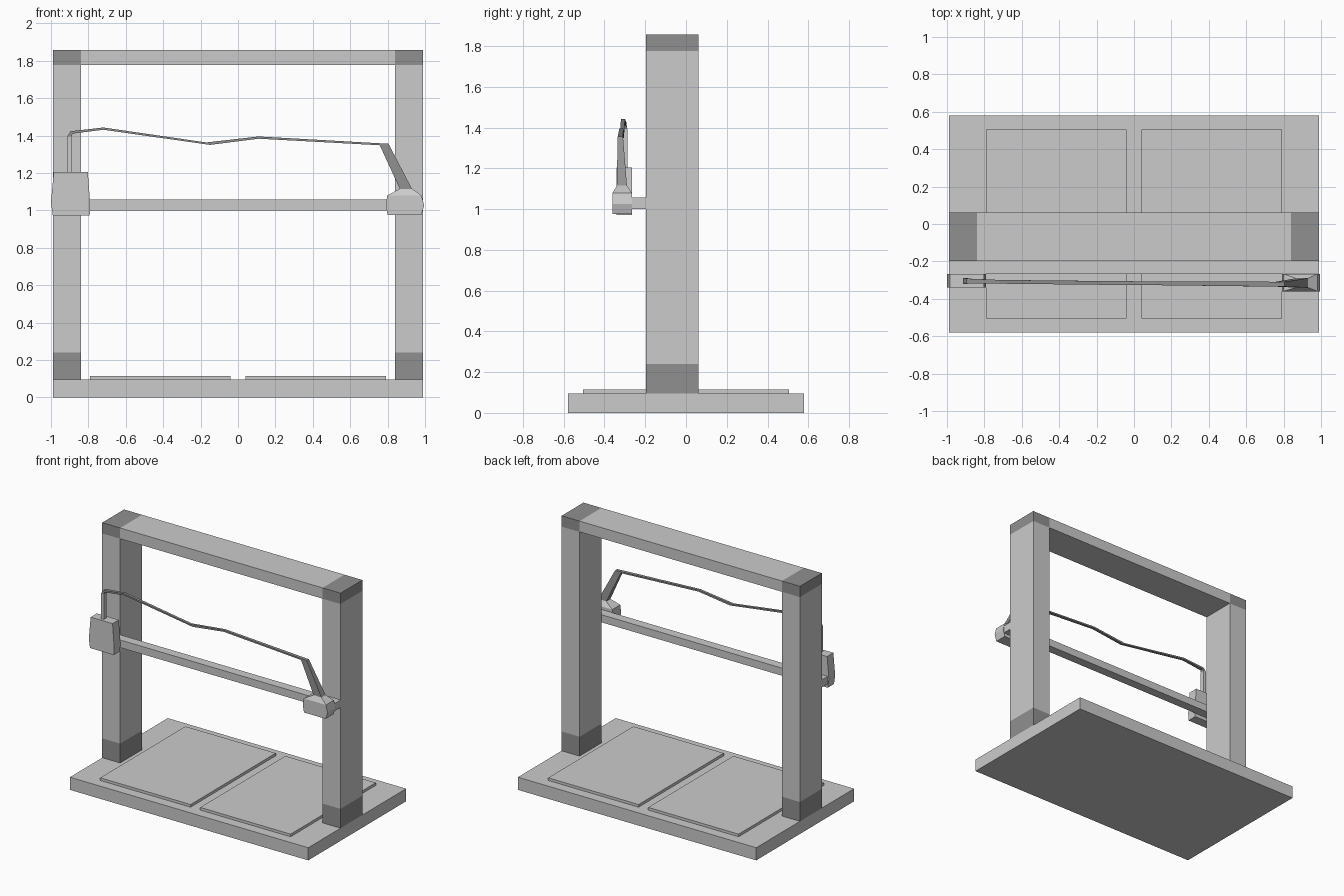
import bpy
import bmesh

cube = bpy.data.objects.get("Cube")
if cube:
    bpy.data.objects.remove(cube, do_unlink=True)


def make_material(name, value):
    mat = bpy.data.materials.new(name)
    mat.use_nodes = True
    colour = (value, value, value, 1)
    mat.diffuse_color = colour
    mat.node_tree.nodes["Principled BSDF"].inputs["Base Color"].default_value = colour
    return mat


light = make_material("light grey", 0.6)
dark = make_material("dark grey", 0.28)


def loft(name, rings, mat):
    """Skin a row of matching rings into a closed solid with flat faces."""
    bm = bmesh.new()
    rows = [[bm.verts.new(p) for p in ring] for ring in rings]
    count = len(rows[0])
    for a, b in zip(rows, rows[1:]):
        for i in range(count):
            j = (i + 1) % count
            bm.faces.new((a[i], a[j], b[j], b[i]))
    bm.faces.new(rows[0])
    bm.faces.new(rows[-1])
    bmesh.ops.recalc_face_normals(bm, faces=bm.faces)
    mesh = bpy.data.meshes.new(name)
    bm.to_mesh(mesh)
    bm.free()
    mesh.materials.append(mat)
    obj = bpy.data.objects.new(name, mesh)
    bpy.context.collection.objects.link(obj)
    return obj


def flat_ring(x, y, z):
    """Horizontal rectangle from x and y ranges."""
    return [(x[0], y[0], z), (x[1], y[0], z), (x[1], y[1], z), (x[0], y[1], z)]


def box(name, x, y, z, mat):
    return loft(name, [flat_ring(x, y, h) for h in z], mat)


def extrude_y(name, profile, y, mat):
    """Push an x-z outline along y."""
    return loft(name, [[(x, d, z) for x, z in profile] for d in y], mat)


# Base plate
half = 0.989
base_top = 0.095
box("base_plate", (-half, half), (-0.58, 0.58), (0, base_top), light)

# Frame: posts with dark feet and corners, joined by a top beam
depth = (-0.197, 0.062)
foot_top, beam_low, beam_top = 0.24, 1.777, 1.858
inner = 0.84
for side, s in (("left", 1), ("right", -1)):
    width = sorted((s * inner, s * half))
    box(side + "_foot", width, depth, (base_top, foot_top), dark)
    box(side + "_post", width, depth, (foot_top, beam_low), light)
    box(side + "_corner", width, depth, (beam_low, beam_top), dark)
    # Raised pad on the base
    pad = sorted((s * 0.04, s * 0.79))
    box(side + "_pad", pad, (-0.505, 0.505), (base_top, 0.115), light)
box("top_beam", (-inner, inner), depth, (beam_low, beam_top), light)

# Cross rail in front of the posts
box("cross_rail", (-half, half), (-0.266, depth[0]), (1.0, 1.057), light)

# Tall bulged block with its thin upright
tall = [(-0.99, 0.972), (-1.0, 1.04), (-0.985, 1.205),
        (-0.803, 1.205), (-0.79, 1.03), (-0.793, 0.972)]
extrude_y("tall_block", tall, (-0.34, -0.266), light)
box("upright", (-0.914, -0.89), (-0.32, -0.288), (1.2, 1.395), light)

# Low bulged block with a sloped cap
low = [(0.8, 0.975), (0.79, 1.025), (0.798, 1.08),
       (0.982, 1.08), (0.995, 1.025), (0.98, 0.975)]
extrude_y("low_block", low, (-0.36, -0.266), light)
neck = flat_ring((0.865, 0.93), (-0.34, -0.29), 1.115)
loft("low_block_cap",
     [flat_ring((0.798, 0.982), (-0.36, -0.266), 1.08), neck], light)


# Arm rising from the cap, running on as a thin cable to the upright
def cable_ring(low_point, high_point, y, half_y):
    (xa, za), (xb, zb) = low_point, high_point
    return [(xa, y - half_y, za), (xb, y - half_y, zb),
            (xb, y + half_y, zb), (xa, y + half_y, za)]


cable = [
    cable_ring((0.865, 1.115), (0.93, 1.115), -0.315, 0.025),
    cable_ring((0.758, 1.348), (0.805, 1.356), -0.322, 0.013),
    cable_ring((0.11, 1.383), (0.11, 1.395), -0.317, 0.01),
    cable_ring((-0.15, 1.35), (-0.17, 1.363), -0.315, 0.01),
    cable_ring((-0.72, 1.431), (-0.72, 1.443), -0.309, 0.01),
    cable_ring((-0.885, 1.41), (-0.895, 1.423), -0.305, 0.013),
    cable_ring((-0.89, 1.393), (-0.914, 1.393), -0.304, 0.015),
]
loft("arm_and_cable", cable, dark)
